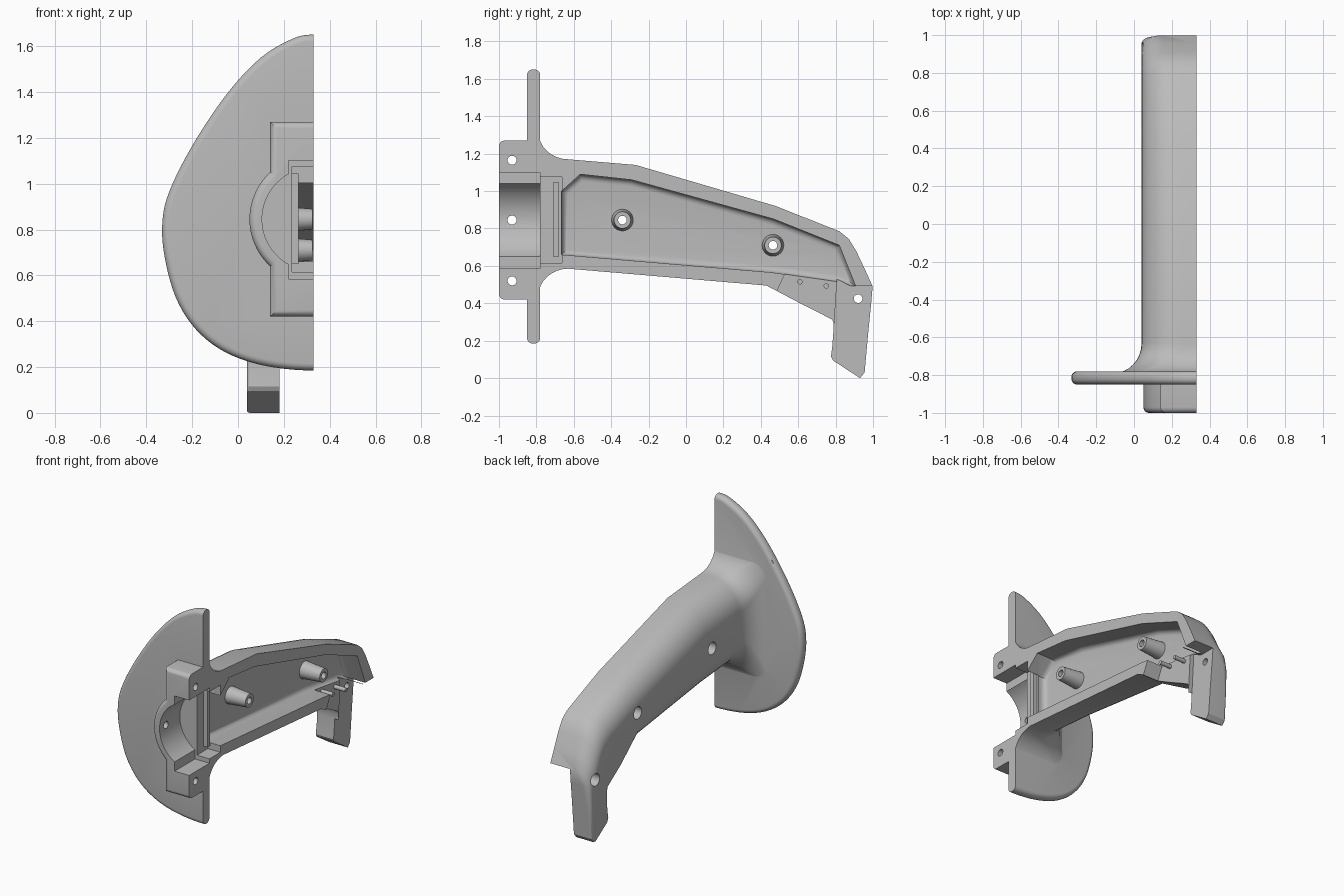
import bpy, bmesh
from math import sin, cos, pi, radians
from mathutils import Vector, Matrix

if "Cube" in bpy.data.objects:
    bpy.data.objects.remove(bpy.data.objects["Cube"], do_unlink=True)

SPLIT = 0.33    # plane where the half shell is open
SKIN = 0.04     # outermost side of the grip
FLOOR = 0.18    # cavity floor and inner face of the leg
MID = 0.845     # height of the collar axis

grey = bpy.data.materials.new("plain grey")
grey.use_nodes = True
grey.diffuse_color = (0.5, 0.5, 0.5, 1)
grey.node_tree.nodes["Principled BSDF"].inputs["Base Color"].default_value = (0.5, 0.5, 0.5, 1)


def finish(name, bm):
    bmesh.ops.recalc_face_normals(bm, faces=bm.faces[:])
    mesh = bpy.data.meshes.new(name)
    bm.to_mesh(mesh)
    bm.free()
    mesh.materials.append(grey)
    ob = bpy.data.objects.new(name, mesh)
    bpy.context.collection.objects.link(ob)
    return ob


def prism(name, pts, axis, lo, hi, round_lo=0.0, round_hi=0.0, segs=5):
    """Extrude a profile along x (points are y, z) or y (points are x, z)."""
    bm = bmesh.new()
    place = (lambda p, d: (d, p[0], p[1])) if axis == "x" else (lambda p, d: (p[0], d, p[1]))
    rings = [[bm.verts.new(place(p, d)) for p in pts] for d in (lo, hi)]
    caps = [bm.faces.new(r) for r in rings]
    n = len(pts)
    for i in range(n):
        j = (i + 1) % n
        bm.faces.new((rings[0][i], rings[0][j], rings[1][j], rings[1][i]))
    bmesh.ops.recalc_face_normals(bm, faces=bm.faces[:])
    for cap, size in zip(caps, (round_lo, round_hi)):
        if size:
            bmesh.ops.bevel(bm, geom=list(cap.edges), offset=size, segments=segs,
                            affect="EDGES", profile=0.5, clamp_overlap=True)
    return finish(name, bm)


def rect(a0, a1, b0, b1):
    return [(a0, b0), (a1, b0), (a1, b1), (a0, b1)]


def circle(a, b, r, n=32):
    return [(a + r * cos(2 * pi * i / n), b + r * sin(2 * pi * i / n)) for i in range(n)]


def rod(name, y, z, r0, r1, x0, x1):
    bm = bmesh.new()
    spin = Matrix.Translation(((x0 + x1) / 2, y, z)) @ Matrix.Rotation(pi / 2, 4, "Y")
    bmesh.ops.create_cone(bm, cap_ends=True, segments=24, radius1=r0, radius2=r1,
                          depth=x1 - x0, matrix=spin)
    return finish(name, bm)


def combine(ob, tool, operation, keep=False):
    mod = ob.modifiers.new("cut", "BOOLEAN")
    mod.operation, mod.object, mod.solver = operation, tool, "EXACT"
    bpy.context.view_layer.objects.active = ob
    bpy.ops.object.modifier_apply(modifier=mod.name)
    if not keep:
        bpy.data.objects.remove(tool, do_unlink=True)


def closed_curve(pts, steps=5):
    out = []
    for i in range(len(pts)):
        a, b, c, d = (Vector(pts[k % len(pts)]) for k in range(i - 1, i + 3))
        for s in range(steps):
            t = s / steps
            out.append(tuple(0.5 * (2 * b + (c - a) * t + (2 * a - 5 * b + 4 * c - d) * t * t
                                    + (3 * b - a - 3 * c + d) * t ** 3)))
    return out


# Grip: sections run from a top point to a bottom point, with rounded outer corners
def section(top, bottom, skin, r_top, r_bottom, n=10):
    top, bottom = Vector(top), Vector(bottom)
    span = (bottom - top).length
    way = (bottom - top) / span
    arc = [(1 - cos(pi / 2 * i / n), 1 - sin(pi / 2 * i / n)) for i in range(n + 1)]
    outline = [(0, 0.45)]
    outline += [(r_top * u, skin + r_top * v) for u, v in arc]
    outline += [(span - r_bottom * u, skin + r_bottom * v) for u, v in reversed(arc)]
    outline += [(span, 0.45)]
    return [(x, *(top + way * u)) for u, x in outline]


sections = []
for k in range(9):                      # flare that meets the guard, its corners sharpening
    a = pi / 2 * k / 8
    d = 0.15 * (1 - sin(a))
    y = -0.63 - 0.16 * cos(a)
    r = 0.2 - 1.15 * d
    sections.append(section((y, 1.17 + d), (y, 0.585 - d), SKIN - d, r, r))
for top, bottom, rt, rb in [
        ((-0.27, 1.14), (-0.30, 0.557), 0.2, 0.2),
        ((0.48, 0.92), (0.43, 0.495), 0.18, 0.14),
        ((0.82, 0.785), (0.62, 0.395), 0.16, 0.06),
        ((0.87, 0.745), (0.72, 0.345), 0.15, 0.04),
        ((0.91, 0.68), (0.782, 0.312), 0.14, 0.03),
        ((0.955, 0.585), (0.79, 0.29), 0.13, 0.02),
        ((0.998, 0.49), (0.788, 0.25), 0.1, 0.02),
        ((0.99, 0.4), (0.786, 0.22), 0.05, 0.02),
        ((0.975, 0.25), (0.782, 0.17), 0.025, 0.02),
        ((0.955, 0.03), (0.775, 0.115), 0.015, 0.015),
        ((0.93, 0.0), (0.785, 0.095), 0.015, 0.015)]:
    sections.append(section(top, bottom, SKIN, rt, rb))
bm = bmesh.new()
rings = [[bm.verts.new(p) for p in s] for s in sections]
for r, q in zip(rings, rings[1:]):
    for i in range(len(r)):
        j = (i + 1) % len(r)
        bm.faces.new((r[i], r[j], q[j], q[i]))
bm.faces.new(rings[0])
bm.faces.new(rings[-1])
body = finish("grip_half_shell", bm)

# Guard plate, collar block and collar ring
half = [(0.33, 1.65), (0.24, 1.633), (0.1, 1.55), (-0.05, 1.39), (-0.2, 1.165),
        (-0.3, 0.965), (-0.33, 0.83), (-0.32, 0.68), (-0.27, 0.5), (-0.18, 0.36),
        (-0.05, 0.262), (0.12, 0.205), (0.33, 0.185)]
mirrored = [(2 * SPLIT - x, z) for x, z in reversed(half[1:-1])]
combine(body, prism("guard", closed_curve(half + mirrored), "y", -0.85, -0.78, 0.03, 0.03), "UNION")
combine(body, prism("collar_block", rect(0.14, 0.52, 0.42, 1.27), "y", -1, -0.82, 0.03), "UNION")
combine(body, prism("collar_ring", circle(SPLIT, MID, 0.28, 64), "y", -1, -0.815, 0.03), "UNION")

# Open the shell and hollow it out
cavity = [(-0.665, 0.66), (-0.665, 1.0), (-0.565, 1.09), (-0.29, 1.06), (0.47, 0.85),
          (0.82, 0.71), (0.91, 0.485), (0.81, 0.515), (0.46, 0.565)]
leg_gap = [(0.808, 0.53), (0.88, 0.492), (1.1, 0.492), (1.1, -0.1), (0.6, -0.1), (0.6, 0.25),
           (0.79, 0.25)]
panel_gap = [(0.475, 0.44), (0.53, 0.56), (0.812, 0.53), (0.795, 0.24), (0.6, 0.24)]
for cutter in [
        prism("split_cut", rect(-2, 2, -1, 3), "x", SPLIT, 1),
        prism("cavity_cut", cavity, "x", FLOOR, 0.5, 0.035),
        prism("leg_cut", leg_gap, "x", FLOOR + 0.001, 0.5),
        prism("panel_cut", panel_gap, "x", 0.21, 0.5),
        prism("bore_cut", circle(SPLIT, MID, 0.225, 64), "y", -1.1, -0.78),
        prism("front_slot_cut", rect(-1.1, -0.78, 0.585, 1.10), "x", 0.22, 0.5),
        prism("rear_slot_cut", rect(-0.79, -0.662, 0.615, 1.075), "x", 0.235, 0.5)]:
    combine(body, cutter, "DIFFERENCE")

# Screw bosses, locating pins and retaining rib inside the shell
screws = [(-0.34, MID), (0.465, 0.71)]
bosses = [rod("screw_boss", y, z, 0.06, 0.045, 0.16, 0.325) for y, z in screws]
pins = [rod("locating_pin", y, z, 0.014, 0.014, 0.19, 0.295) for y, z in ((0.61, 0.515), (0.75, 0.493))]
rib = prism("retaining_rib", rect(-0.71, -0.68, 0.65, 1.045), "x", 0.225, 0.265)

# Screw holes with wider recesses on the outside
for i, (y, z) in enumerate(screws + [(0.92, 0.425)]):
    for r, deep in ((0.023, 0.6), (0.042, 0.13)):
        hole = rod("hole_cut", y, z, r, r, -0.2, deep)
        if i < len(bosses):
            combine(bosses[i], hole, "DIFFERENCE", keep=True)
        combine(body, hole, "DIFFERENCE")
for z in (0.52, MID, 1.165):
    combine(body, rod("hole_cut", -0.93, z, 0.024, 0.024, -0.2, 0.6), "DIFFERENCE")

bpy.ops.object.select_all(action="DESELECT")
for ob in [body, rib] + bosses + pins:
    ob.select_set(True)
bpy.context.view_layer.objects.active = body
bpy.ops.object.shade_smooth_by_angle(angle=radians(30))
